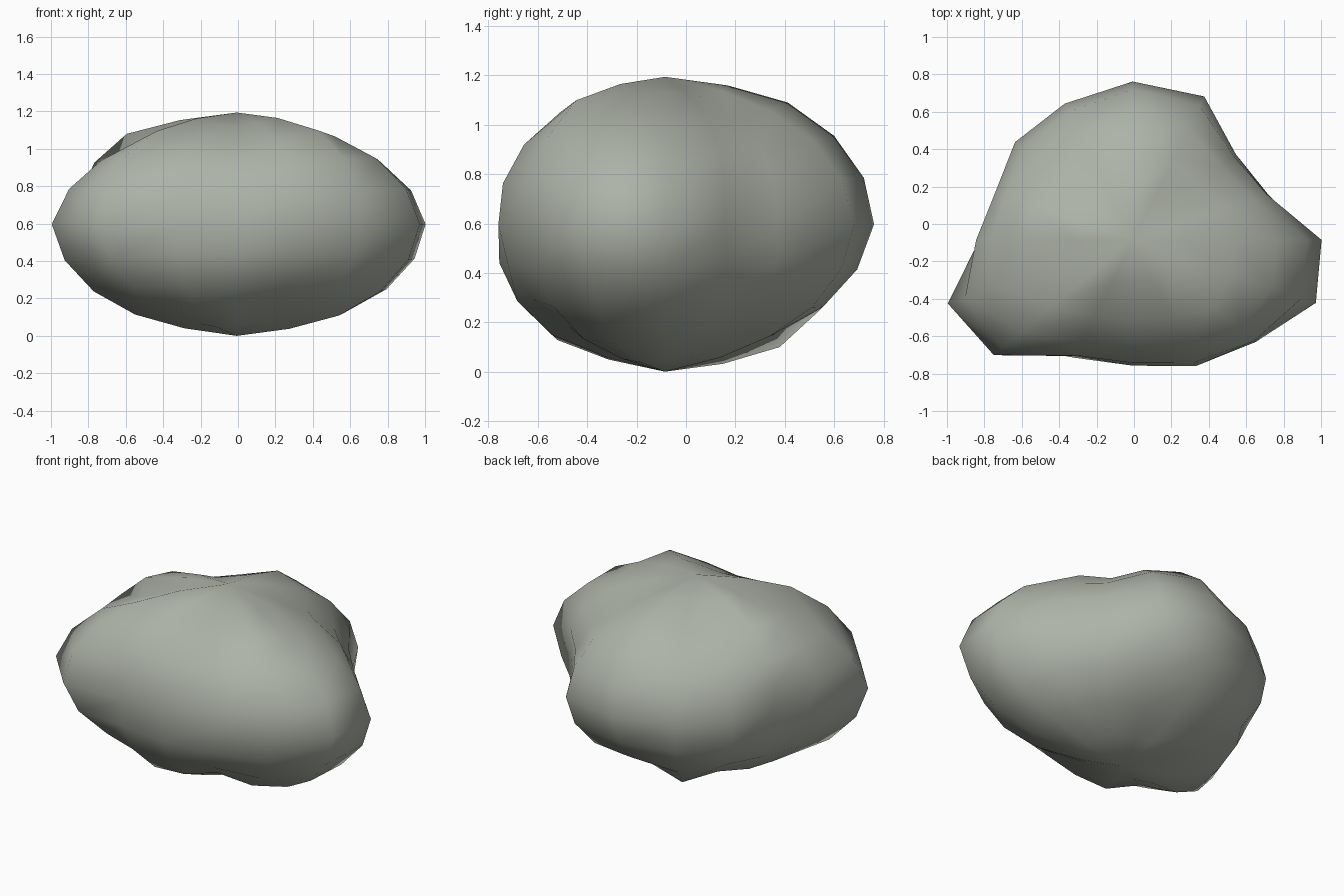
import bpy
import bmesh
from math import sin, cos, pi, radians

cube = bpy.data.objects.get("Cube")
if cube:
    bpy.data.objects.remove(cube, do_unlink=True)

# Bulge of the stone in each direction, counter-clockwise from +x,
# around the middle and around the upper and lower shoulders
MIDDLE = [1.01, 0.77, 0.78, 1.0, 1.02, 0.95, 0.89, 0.77,
          0.82, 1.07, 1.05, 0.81, 0.81, 0.88, 0.93, 1.06]
UPPER = [0.92, 0.9, 0.85, 0.95, 1.02, 0.92, 0.88, 0.97,
         1.0, 0.92, 1.03, 0.92, 0.88, 0.94, 1.04, 0.97]
LOWER = [0.98, 0.92, 0.88, 0.94, 0.92, 1.03, 0.92, 0.93,
         0.94, 1.0, 0.91, 0.97, 0.93, 0.86, 0.96, 1.01]
SEGMENTS = len(MIDDLE)
RINGS = 10
HALF_HEIGHT = 0.597
DEPTH = 0.83
CENTRE_X, CENTRE_Y = -0.007, -0.085


def rock_point(r, s):
    level = r - RINGS // 2
    lat = level * pi / RINGS
    angle = 2 * pi * s / SEGMENTS
    shoulder = UPPER[s] if level > 0 else LOWER[s]
    if abs(level) == 4:
        # Beside the pole the bulges fade, leaving the pole as a slight peak
        bulge = (1 + shoulder) / 2 - 0.02
    else:
        bulge = MIDDLE[s] + (shoulder - MIDDLE[s]) * abs(level) / 3
    return (CENTRE_X + bulge * cos(lat) * cos(angle),
            CENTRE_Y + bulge * cos(lat) * DEPTH * sin(angle),
            HALF_HEIGHT * (1 + bulge * sin(lat)))


def make_rock():
    bm = bmesh.new()
    rings = [[bm.verts.new(rock_point(r, s)) for s in range(SEGMENTS)]
             for r in range(1, RINGS)]
    bottom = bm.verts.new((CENTRE_X, CENTRE_Y, 0))
    top = bm.verts.new((CENTRE_X, CENTRE_Y, 2 * HALF_HEIGHT))
    for s in range(SEGMENTS):
        n = (s + 1) % SEGMENTS
        for low, high in zip(rings, rings[1:]):
            bm.faces.new((low[s], low[n], high[n], high[s]))
        bm.faces.new((bottom, rings[0][n], rings[0][s]))
        bm.faces.new((top, rings[-1][s], rings[-1][n]))

    mesh = bpy.data.meshes.new("rock")
    bm.to_mesh(mesh)
    bm.free()
    rock = bpy.data.objects.new("rock", mesh)
    bpy.context.collection.objects.link(rock)
    return rock


# Stone colour
stone = bpy.data.materials.new("grey stone")
stone.use_nodes = True
colour = (0.42, 0.45, 0.39, 1)
stone.diffuse_color = colour
stone.node_tree.nodes["Principled BSDF"].inputs["Base Color"].default_value = colour

# Lobed rock with smooth sides
rock = make_rock()
rock.data.materials.append(stone)
bpy.ops.object.select_all(action="DESELECT")
rock.select_set(True)
bpy.context.view_layer.objects.active = rock
bpy.ops.object.shade_smooth_by_angle(angle=radians(60))
